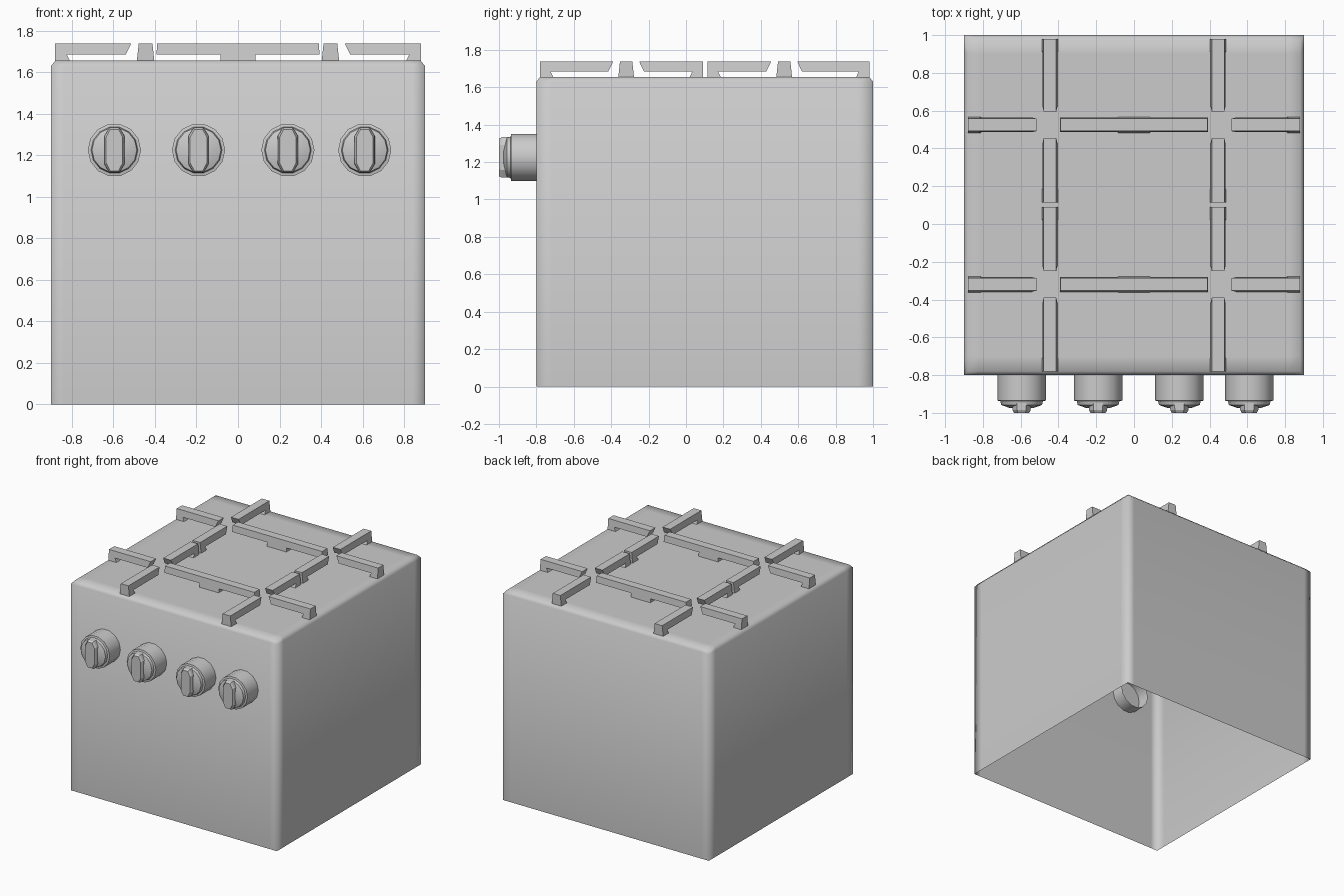
import bpy, bmesh, math
from mathutils import Vector, Matrix

if "Cube" in bpy.data.objects:
    bpy.data.objects.remove(bpy.data.objects["Cube"])


def finish(name, bm, angle=None):
    bmesh.ops.recalc_face_normals(bm, faces=bm.faces[:])
    me = bpy.data.meshes.new(name)
    bm.to_mesh(me)
    bm.free()
    ob = bpy.data.objects.new(name, me)
    bpy.context.collection.objects.link(ob)
    if angle:
        bpy.ops.object.select_all(action='DESELECT')
        ob.select_set(True)
        bpy.context.view_layer.objects.active = ob
        bpy.ops.object.shade_smooth_by_angle(angle=math.radians(angle))
    return ob


def loft(bm, rings, cap_first=False, cap_last=True):
    """Join rings of equal point count into a skin."""
    vs = [[bm.verts.new(p) for p in r] for r in rings]
    n = len(vs[0])
    for a, b in zip(vs, vs[1:]):
        for i in range(n):
            j = (i + 1) % n
            bm.faces.new((a[i], a[j], b[j], b[i]))
    if cap_first:
        bm.faces.new(vs[0][::-1])
    if cap_last:
        bm.faces.new(vs[-1])


# Body: open-bottomed shell, bevelled rim, four sloped wells in the top
DECK = 1.655
bm = bmesh.new()
xs = [-.88, -.82, -.09, .09, .82, .88]
ys = [-.78, -.70, .01, .20, .90, .98]
grid = [[bm.verts.new((x, y, DECK)) for x in xs] for y in ys]
wells = []
for j in range(5):
    for i in range(5):
        f = bm.faces.new((grid[j][i], grid[j][i+1], grid[j+1][i+1], grid[j+1][i]))
        f.smooth = True
        if i in (1, 3) and j in (1, 3):
            wells.append(f)
walls = bmesh.ops.inset_individual(bm, faces=wells, thickness=.16, depth=-.07)['faces']
flat = set(walls) | set(wells)
for z, k in ((1.63, .9 / .88), (0, 1)):
    edges = [e for e in bm.edges if e.is_boundary]
    geom = bmesh.ops.extrude_edge_only(bm, edges=edges)['geom']
    for v in geom:
        if isinstance(v, bmesh.types.BMVert):
            v.co = Vector((v.co.x * k, .1 + (v.co.y - .1) * k, z))
for f in bm.faces:
    f.smooth = f not in flat
finish("stove_body", bm)

# Grate bars: side profile (distance, height) with feet, wider at the base
TOP, UNDER = 1.737, 1.685


def bar(name, profile, origin, angle):
    bm = bmesh.new()
    rings = []
    for s in (-1, 1):
        rings.append([(u, s * (.033 + .009 * (TOP - z) / (TOP - DECK)), z) for u, z in profile])
    loft(bm, rings, cap_first=True)
    m = Matrix.Translation((origin[0], origin[1], 0)) @ Matrix.Rotation(angle, 4, 'Z')
    bmesh.ops.transform(bm, matrix=m, verts=bm.verts[:])
    finish(name, bm)


def arm(name, origin, angle, length):
    bar(name, [(.07, TOP), (length, TOP), (length, DECK), (length - .07, DECK),
               (length - .056, UNDER), (.095, UNDER)], origin, angle)


def octagon(cx, cy, r, z):
    return [(cx + r * math.cos(math.pi * (2*i + 1) / 8),
             cy + r * math.sin(math.pi * (2*i + 1) / 8), z) for i in range(8)]


for cy, row, back, front in ((.525, "back", .455, .41), (-.32, "front", .41, .46)):
    # central bar linking left and right burners
    half = [(.39, TOP), (.392, UNDER), (.085, UNDER), (.085, DECK)]
    bar(f"grate_link_{row}", half + [(-u, z) for u, z in half[::-1]], (0, cy), 0)
    for s, side in ((-1, "left"), (1, "right")):
        c = (s * .445, cy)
        arm(f"grate_side_arm_{row}_{side}", c, 0 if s > 0 else math.pi, .435)
        arm(f"grate_rear_arm_{row}_{side}", c, math.pi / 2, back)
        arm(f"grate_fore_arm_{row}_{side}", c, -math.pi / 2, front)
        # burner cap standing in the well
        bm = bmesh.new()
        loft(bm, [octagon(*c, .10, 1.58), octagon(*c, .115, 1.63), octagon(*c, .105, 1.65)])
        finish(f"burner_{row}_{side}", bm)

# Control knobs: turned base with a long grip on the face
KZ = 1.225


def disc(cx, r, y, n=14):
    return [(cx + r * math.cos(2 * math.pi * i / n), y,
             KZ + r * math.sin(2 * math.pi * i / n)) for i in range(n)]


def grip(cx, w, h, y):
    pts = [(w, .62*h), (.5*w, h), (-.5*w, h), (-w, .62*h),
           (-w, -.62*h), (-.5*w, -h), (.5*w, -h), (w, -.62*h)]
    return [(cx + x, y, KZ + z) for x, z in pts]


for k, cx in enumerate((-.595, -.19, .24, .61), 1):
    bm = bmesh.new()
    loft(bm, [disc(cx, r, y) for r, y in
              ((.128, -.70), (.128, -.935), (.113, -.938), (.108, -.958), (.06, -.975))])
    finish(f"knob_{k}", bm, 30)
    bm = bmesh.new()
    loft(bm, [grip(cx, .05, .108, -.94), grip(cx, .048, .108, -.985), grip(cx, .04, .10, -1.0)])
    finish(f"knob_grip_{k}", bm)
